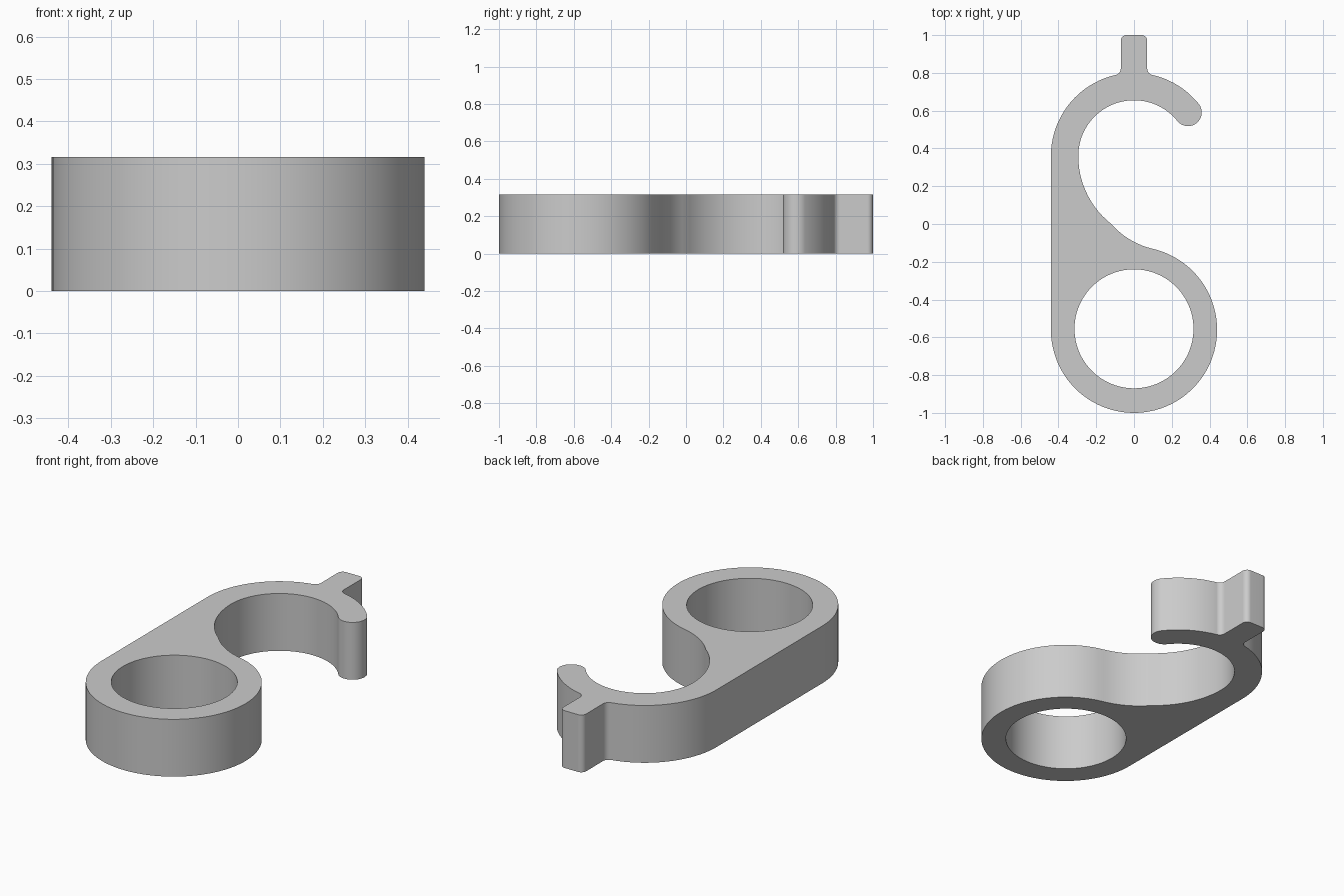
import bpy
import bmesh
from math import cos, sin, radians, hypot

cube = bpy.data.objects.get("Cube")
if cube:
    bpy.data.objects.remove(cube, do_unlink=True)

HEIGHT = 0.316
RING = (0, -0.56)      # closed ring centre
HOOK = (0, 0.36)       # open hook centre
OUTER, INNER = 0.44, 0.295
TIP = 38.9             # angle where the hook ends


def arc(centre, radius, start, end):
    """Points along an arc, in degrees; clockwise when end < start."""
    steps = max(6, round(abs(end - start) / 4))
    angles = [radians(start + (end - start) * i / steps) for i in range(steps + 1)]
    return [(centre[0] + radius * cos(a), centre[1] + radius * sin(a)) for a in angles]


# Outline, counter-clockwise: ring, waist, hook mouth, rounded tip, hook back, peg
mid = (OUTER + INNER) / 2
tip = (HOOK[0] + mid * cos(radians(TIP)), HOOK[1] + mid * sin(radians(TIP)))
outline = (
    arc(RING, OUTER, 180, 437)
    + arc((0.193, 0.274), 0.416, 257, 221.2)
    + arc((0.163, 0.36), 0.458, 231.8, 180)
    + arc(HOOK, INNER, 180, TIP)
    + arc(tip, (OUTER - INNER) / 2, TIP + 180, TIP + 360)
    + arc(HOOK, OUTER, TIP, 77.2)
    + arc((0.105, 0.823), 0.035, 257.2, 180)
    + arc((0.04, 0.97), 0.03, 0, 90)
    + arc((-0.04, 0.97), 0.03, 90, 180)
    + arc((-0.105, 0.823), 0.035, 0, -77.2)
    + arc(HOOK, OUTER, 102.8, 180)
)
hole = arc((0, -0.555), 0.315, 0, 360)

# Filled flat curve, extruded to the full thickness
curve = bpy.data.curves.new("hook_profile", "CURVE")
curve.dimensions = "2D"
curve.fill_mode = "BOTH"
curve.extrude = HEIGHT / 2
for loop in (outline, hole):
    points = [p for i, p in enumerate(loop)
              if hypot(p[0] - loop[i - 1][0], p[1] - loop[i - 1][1]) > 0.002]
    spline = curve.splines.new("POLY")
    spline.points.add(len(points) - 1)
    for point, (x, y) in zip(spline.points, points):
        point.co = (x, y, 0, 1)
    spline.use_cyclic_u = True

body = bpy.data.objects.new("ring_hook_body", curve)
bpy.context.collection.objects.link(body)
bpy.ops.object.select_all(action="DESELECT")
body.select_set(True)
bpy.context.view_layer.objects.active = body
bpy.ops.object.convert(target="MESH")
body = bpy.context.object

# Weld caps to walls and rest the part on the ground
bm = bmesh.new()
bm.from_mesh(body.data)
bmesh.ops.remove_doubles(bm, verts=bm.verts, dist=0.0005)
bmesh.ops.translate(bm, verts=bm.verts, vec=(0, 0, HEIGHT / 2))
bmesh.ops.recalc_face_normals(bm, faces=bm.faces)
bm.to_mesh(body.data)
bm.free()
bpy.ops.object.shade_smooth_by_angle(angle=radians(30))

# Single plain grey
grey = bpy.data.materials.new("plain grey")
grey.use_nodes = True
colour = (0.6, 0.6, 0.6, 1)
grey.diffuse_color = colour
grey.node_tree.nodes["Principled BSDF"].inputs["Base Color"].default_value = colour
body.data.materials.clear()
body.data.materials.append(grey)
